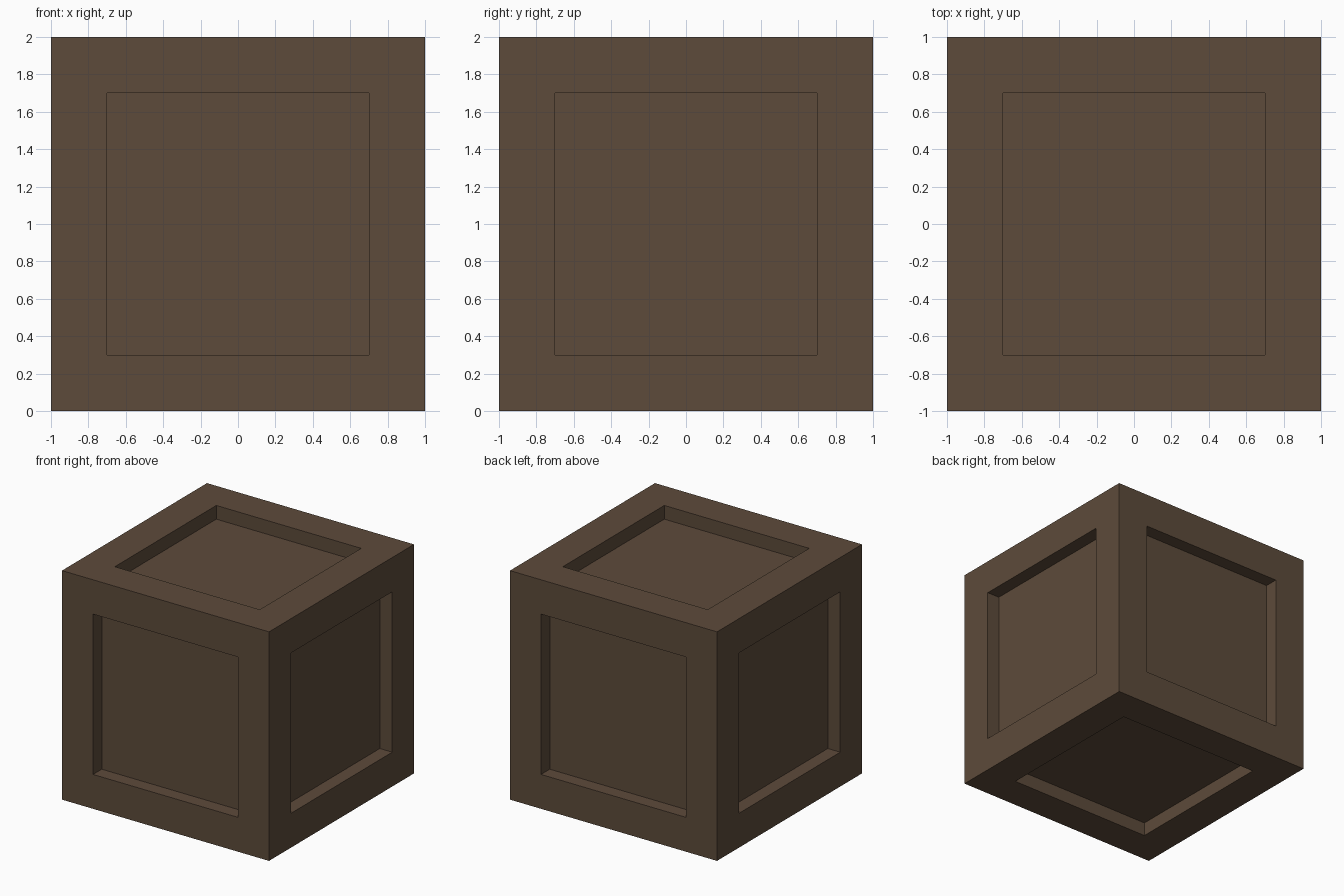
import bpy, bmesh

if "Cube" in bpy.data.objects:
    bpy.data.objects.remove(bpy.data.objects["Cube"])

SIZE, BORDER, DEPTH = 2.0, 0.3, 0.12

# Single dark wood colour
wood = bpy.data.materials.new("dark brown wood")
wood.diffuse_color = (0.110, 0.070, 0.043, 1.0)
wood.use_nodes = True
wood.node_tree.nodes["Principled BSDF"].inputs["Base Color"].default_value = wood.diffuse_color

# Crate body: cube standing on the ground
bm = bmesh.new()
bmesh.ops.create_cube(bm, size=SIZE)
bmesh.ops.translate(bm, verts=bm.verts, vec=(0, 0, SIZE / 2))

# Recessed square panel on each side: inset a border, then push in straight
panels = list(bm.faces)
bmesh.ops.inset_individual(bm, faces=panels, thickness=BORDER, use_even_offset=True)
bmesh.ops.inset_individual(bm, faces=panels, thickness=0.0, depth=0.0)
for panel in panels:
    bmesh.ops.translate(bm, verts=panel.verts, vec=-panel.normal * DEPTH)
bmesh.ops.recalc_face_normals(bm, faces=bm.faces)

mesh = bpy.data.meshes.new("crate")
bm.to_mesh(mesh)
bm.free()
mesh.materials.append(wood)
crate = bpy.data.objects.new("crate", mesh)
bpy.context.collection.objects.link(crate)
